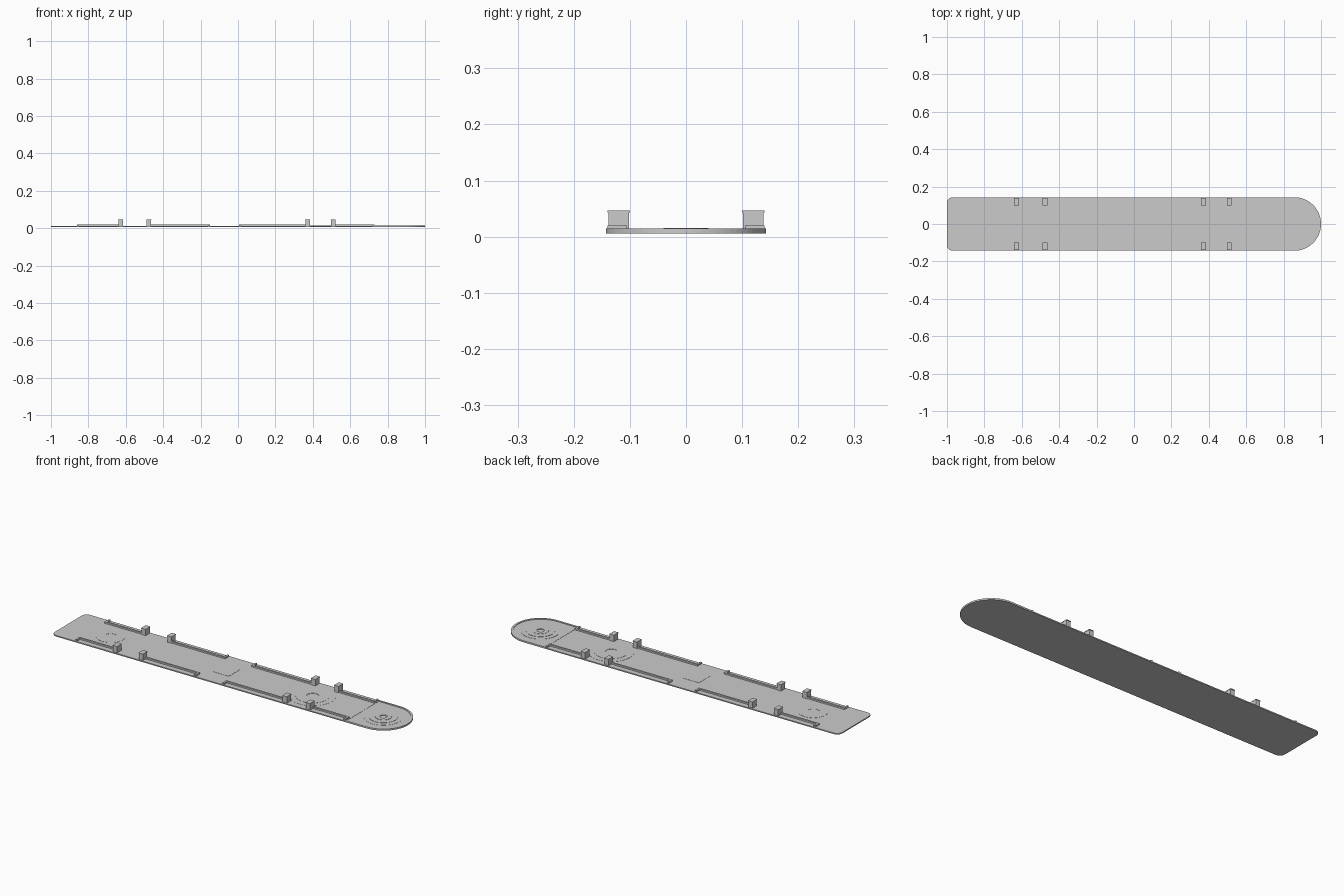
import bpy
import bmesh
from math import cos, sin, pi

if "Cube" in bpy.data.objects:
    bpy.data.objects.remove(bpy.data.objects["Cube"], do_unlink=True)

grey = bpy.data.materials.new("plain grey")
grey.use_nodes = True
COLOUR = (0.6, 0.6, 0.6, 1)
grey.diffuse_color = COLOUR
grey.node_tree.nodes["Principled BSDF"].inputs["Base Color"].default_value = COLOUR

BOTTOM, TOP = 0.006, 0.012
HALF, NOSE = 0.143, 0.857


def finish(name, bm):
    bmesh.ops.recalc_face_normals(bm, faces=bm.faces)
    mesh = bpy.data.meshes.new(name)
    bm.to_mesh(mesh)
    bm.free()
    mesh.materials.append(grey)
    ob = bpy.data.objects.new(name, mesh)
    bpy.context.collection.objects.link(ob)
    return ob


def prism(name, outline, z0, z1):
    bm = bmesh.new()
    face = bm.faces.new([bm.verts.new((x, y, z0)) for x, y in outline])
    up = bmesh.ops.extrude_face_region(bm, geom=[face])["geom"]
    for v in up:
        if isinstance(v, bmesh.types.BMVert):
            v.co.z = z1
    return finish(name, bm)


def box(name, x0, x1, y0, y1, z0, z1):
    return prism(name, [(x0, y0), (x1, y0), (x1, y1), (x0, y1)], z0, z1)


def arc(cx, cy, r, a0, a1, n):
    return [(cx + r * cos(a0 + (a1 - a0) * i / n),
             cy + r * sin(a0 + (a1 - a0) * i / n)) for i in range(n + 1)]


def ring(name, cx, inner, outer, z1, n=48):
    """Flat washer standing on the deck."""
    bm = bmesh.new()
    loops = []
    for r, z in ((inner, TOP), (inner, z1), (outer, z1), (outer, TOP)):
        loops.append([bm.verts.new((x, y, z))
                      for x, y in arc(cx, 0, r, 0, 2 * pi, n)[:-1]])
    for a, b in zip(loops, loops[1:]):
        for i in range(n):
            j = (i + 1) % n
            bm.faces.new((a[i], a[j], b[j], b[i]))
    return finish(name, bm)


# Deck: rounded nose on one end, small corner radii on the other
C = 0.03
deck = (arc(NOSE, 0, HALF, -pi / 2, pi / 2, 32)
        + arc(-1 + C, HALF - C, C, pi / 2, pi, 6)
        + arc(-1 + C, C - HALF, C, pi, 1.5 * pi, 6))
prism("deck", deck, BOTTOM, TOP)

# Raised lip around the nose, with a seam strip across its start
outer = [(0.73, -HALF)] + arc(NOSE, 0, HALF, -pi / 2, pi / 2, 32) + [(0.73, HALF)]
inner = [(0.73, 0.133)] + arc(NOSE, 0, 0.133, pi / 2, -pi / 2, 32) + [(0.73, -0.133)]
prism("nose_lip", outer + inner, TOP, 0.0145)
box("nose_seam", 0.73, 0.736, -0.133, 0.133, TOP, 0.013)

# Side rails with an end tab, each finished by a post or a second tab
rails = [("rear", -0.86, -0.62, -0.64, -0.855), ("rear_middle", -0.485, -0.15, -0.488, -0.155),
         ("front_middle", 0.005, 0.37, 0.36, 0.01), ("front", 0.5, 0.73, 0.497, 0.725)]
for side, s in (("left", 1), ("right", -1)):
    for name, x0, x1, post, tab in rails:
        label = side + "_" + name
        box(label + "_rail", x0, x1, s * 0.105, s * 0.115, TOP, 0.02)
        box(label + "_tab", tab - 0.005, tab + 0.005, s * 0.115, s * 0.14, TOP, 0.02)
        box(label + "_post", post, post + 0.024, s * 0.102, s * 0.138, TOP, 0.043)
        box(label + "_cap", post - 0.001, post + 0.025, s * 0.1, s * 0.14, 0.043, 0.047)

# Round mounts on the deck
ring("rear_mount", -0.75, 0.03, 0.072, 0.0128)
ring("front_mount_outer", 0.44, 0.082, 0.112, 0.0128)
ring("front_mount_inner", 0.44, 0.03, 0.082, 0.0136)
ring("nose_mount_outer", NOSE, 0.07, 0.095, 0.013)
ring("nose_mount_middle", NOSE, 0.04, 0.07, 0.0142)
ring("nose_mount_inner", NOSE, 0.018, 0.04, 0.0155)

# Square hatch
box("hatch", -0.11, -0.02, -0.048, 0.048, TOP, 0.013)
